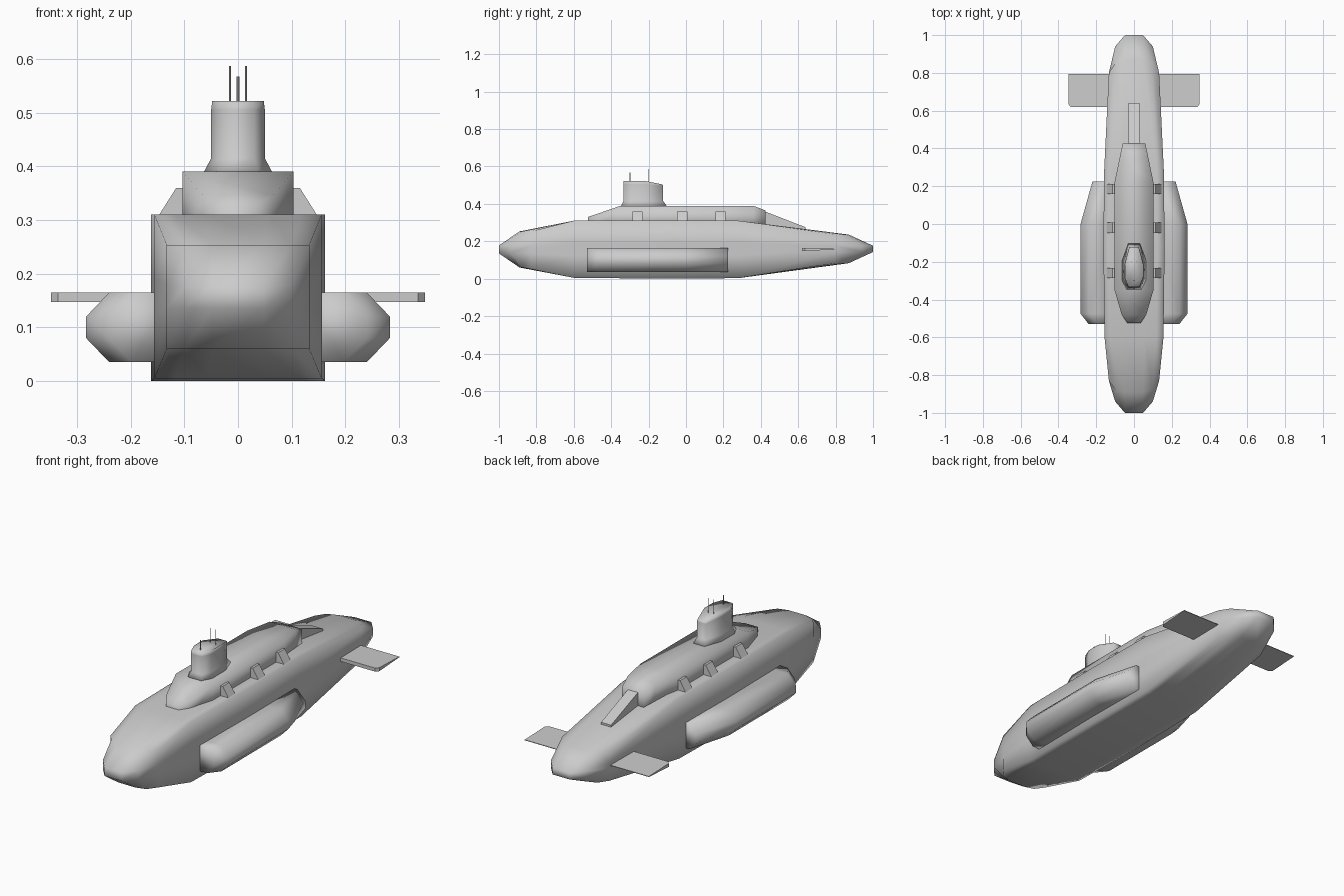
import bpy, bmesh
from mathutils import Vector

if "Cube" in bpy.data.objects:
    bpy.data.objects.remove(bpy.data.objects["Cube"])


def finish(name, bm, smooth=True):
    bmesh.ops.recalc_face_normals(bm, faces=bm.faces)
    me = bpy.data.meshes.new(name)
    bm.to_mesh(me)
    bm.free()
    for p in me.polygons:
        p.use_smooth = smooth
    ob = bpy.data.objects.new(name, me)
    bpy.context.collection.objects.link(ob)
    return ob


def loft(name, rings, smooth=True):
    """Skin a list of equal-length point rings and cap both ends."""
    bm = bmesh.new()
    vs = [[bm.verts.new(p) for p in r] for r in rings]
    n = len(vs[0])
    for a, b in zip(vs, vs[1:]):
        for i in range(n):
            j = (i + 1) % n
            bm.faces.new((a[i], a[j], b[j], b[i]))
    bm.faces.new(vs[0])
    bm.faces.new(vs[-1])
    return finish(name, bm, smooth)


def mirror_x(ob):
    # Objects have their origin on the centre line
    ob.modifiers.new("mirror", 'MIRROR').use_axis[0] = True


# Hull: box section, bulging grid caps at bow and stern
XF = [-1, -0.75, -0.36, 0.36, 0.75, 1]
ZF = [-1, -0.22, 0.22, 1]
MID = [(-0.6, 0.156, 0.005, 0.31), (-0.12, 0.162, 0.0, 0.31), (0.28, 0.158, 0.003, 0.31)]
BOW = {"w": 0.133, "z": (0.06, 0.253), "inner": (-1, -0.94, -0.83), "outer": (-0.89, -0.875, -0.83)}
STERN = {"w": 0.133, "z": (0.083, 0.236), "inner": (1, 0.94, 0.8), "outer": (0.87, 0.85, 0.8)}


def cap_grid(bm, c):
    zc, zh = sum(c["z"]) / 2, (c["z"][1] - c["z"][0]) / 2
    grid = []
    for j, zf in enumerate(ZF):
        ys = c["outer"] if j in (0, 3) else c["inner"]
        zz = zc + zf * zh
        grid.append([bm.verts.new((xf * c["w"], ys[2 - min(i, 5 - i)], zz)) for i, xf in enumerate(XF)])
    for j in range(3):
        for i in range(5):
            bm.faces.new((grid[j][i], grid[j][i + 1], grid[j + 1][i + 1], grid[j + 1][i]))
    return grid


def ends_order(i):
    return i


def perimeter(grid):
    return (grid[0] + [grid[1][5], grid[2][5]] + grid[3][::-1] + [grid[2][0], grid[1][0]])


bm = bmesh.new()
# column distance from the edge: 0 edge, 1 shoulder, 2 centre
for c in (BOW, STERN):
    c["inner"], c["outer"] = tuple(c["inner"]), tuple(c["outer"])
rings = [perimeter(cap_grid(bm, BOW))]
for y, w, z0, z1 in MID:
    zc, zh = (z0 + z1) / 2, (z1 - z0) / 2
    pts = perimeter([[(xf * w, y, zc + zf * zh) for xf in XF] for zf in ZF])
    rings.append([bm.verts.new(p) for p in pts])
rings.append(perimeter(cap_grid(bm, STERN)))
for a, b in zip(rings, rings[1:]):
    for i in range(len(a)):
        j = (i + 1) % len(a)
        bm.faces.new((a[i], a[j], b[j], b[i]))
finish("hull", bm)

# Deck casing: tapered outline with sloping top
casing = [(-0.525, 0.035, 0.33), (-0.48, 0.065, 0.345), (-0.35, 0.103, 0.39),
          (0.22, 0.103, 0.39), (0.36, 0.074, 0.39), (0.425, 0.06, 0.365)]
loft("deck_casing", [[(-w, y, 0.26), (w, y, 0.26), (w, y, z), (-w, y, z)] for y, w, z in casing])

# Tail fairing behind the casing
loft("tail_fairing", [[(-0.028, y, 0.24), (0.028, y, 0.24), (0.028, y, z), (-0.028, y, z)]
                      for y, z in ((0.4, 0.368), (0.64, 0.275))], False)

# Conning tower: elongated octagon with flared foot
def tower_ring(w, y0, y1, z, zback):
    half = [(0.6 * w, y0, z), (w, y0 + 0.05, z), (w, y1 - 0.09, z), (0.5 * w, y1, zback)]
    return half + [(-x, y, q) for x, y, q in half[::-1]]


loft("conning_tower", [tower_ring(0.066, -0.35, -0.1, 0.385, 0.385),
                       tower_ring(0.05, -0.335, -0.122, 0.415, 0.415),
                       tower_ring(0.05, -0.335, -0.122, 0.505, 0.495),
                       tower_ring(0.048, -0.333, -0.125, 0.522, 0.504)])

# Masts
for i, (x, y, r, top) in enumerate([(0, -0.3, 0.003, 0.567), (-0.015, -0.2, 0.0015, 0.587),
                                    (0.015, -0.2, 0.0015, 0.587)]):
    bpy.ops.mesh.primitive_cylinder_add(vertices=8, radius=r, depth=top - 0.5,
                                        location=(x, y, (top + 0.5) / 2))
    bpy.context.object.name = f"mast_{i + 1}"

# Side tanks: chamfered section tapering toward the stern
tank = []
for y, xo in ((-0.53, 0.24), (-0.475, 0.283), (0.0, 0.283), (0.225, 0.22)):
    xi = xo - 0.043
    tank.append([(0.12, y, 0.035), (xi, y, 0.035), (xo, y, 0.08),
                 (xo, y, 0.12), (xi, y, 0.165), (0.12, y, 0.165)])
mirror_x(loft("side_tank", tank))

# Stern planes: wedge section, thin trailing edge, clipped tip
plane = []
for x, y0 in ((0.09, 0.62), (0.335, 0.62), (0.348, 0.635)):
    plane.append([(x, y0, 0.147), (x, 0.795, 0.157), (x, 0.795, 0.16), (x, y0, 0.165)])
mirror_x(loft("stern_plane", plane, False))

# Deck brackets: sloping wedges beside the casing
for i, y in enumerate((-0.26, -0.02, 0.185)):
    prof = [(0.09, 0.3), (0.153, 0.3), (0.115, 0.36), (0.09, 0.36)]
    mirror_x(loft(f"deck_bracket_{i + 1}",
                  [[(x, y + d, z) for x, z in prof] for d in (-0.027, 0.027)], False))
